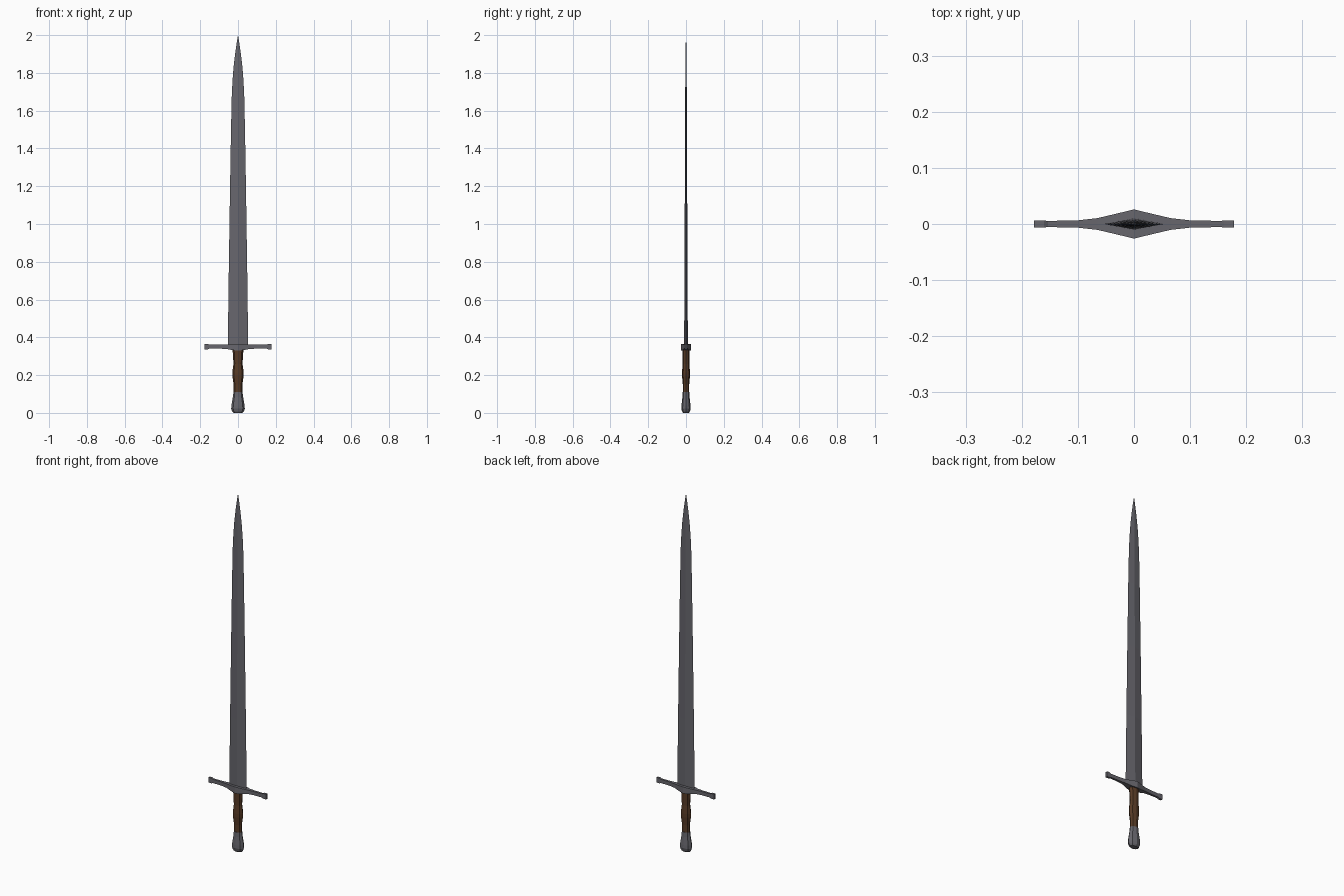
import bpy, bmesh, math
from mathutils import Vector

if "Cube" in bpy.data.objects:
    bpy.data.objects.remove(bpy.data.objects["Cube"])


def material(name, rgb):
    m = bpy.data.materials.new(name)
    m.diffuse_color = (*rgb, 1)
    m.use_nodes = True
    m.node_tree.nodes["Principled BSDF"].inputs["Base Color"].default_value = m.diffuse_color
    return m


steel = material("dark steel", (0.135, 0.133, 0.152))
leather = material("brown leather", (0.095, 0.043, 0.019))


def loft(name, rings, mat, tip=None):
    """Skin a list of equal-length point rings; close with caps or a tip point."""
    bm = bmesh.new()
    loops = [[bm.verts.new(p) for p in ring] for ring in rings]
    n = len(loops[0])
    for a, b in zip(loops, loops[1:]):
        for i in range(n):
            j = (i + 1) % n
            bm.faces.new((a[i], a[j], b[j], b[i]))
    bm.faces.new(loops[0][::-1])
    if tip:
        t = bm.verts.new(tip)
        for i in range(n):
            bm.faces.new((loops[-1][i], loops[-1][(i + 1) % n], t))
    else:
        bm.faces.new(loops[-1])
    bmesh.ops.recalc_face_normals(bm, faces=bm.faces)
    me = bpy.data.meshes.new(name)
    bm.to_mesh(me)
    bm.free()
    me.materials.append(mat)
    ob = bpy.data.objects.new(name, me)
    bpy.context.collection.objects.link(ob)
    return ob


def oval(z, rx, ry, n=8):
    return [(rx * math.cos(math.tau * i / n), ry * math.sin(math.tau * i / n), z)
            for i in range(n)]


# Blade: tapering diamond section with a curved point
blade = [(0.345, 0.054, 0.010), (0.74, 0.049, 0.008), (1.14, 0.043, 0.0065),
         (1.50, 0.037, 0.005), (1.68, 0.033, 0.0042), (1.76, 0.029, 0.0038),
         (1.83, 0.0235, 0.0032), (1.90, 0.0155, 0.0024), (1.955, 0.0075, 0.0015)]
loft("blade", [oval(z, w, t, 4) for z, w, t in blade], steel, (0, 0, 2.0))

# Crossguard: bar swelling to a ridge at the centre, small flare at the ends
half = [(0, 0.026, 0.329, 0.366), (0.033, 0.018, 0.333, 0.363),
        (0.065, 0.0105, 0.339, 0.361), (0.10, 0.0065, 0.340, 0.361),
        (0.153, 0.0055, 0.340, 0.361), (0.160, 0.006, 0.336, 0.365),
        (0.178, 0.006, 0.336, 0.365)]
stations = [(-x, y, a, b) for x, y, a, b in half[:0:-1]] + half
loft("crossguard", [[(x, -y, a), (x, y, a), (x, y, b), (x, -y, b)]
                    for x, y, a, b in stations], steel)

# Grip: waisted above and below a central swell
grip = [(0.105, 0.023, 0.017), (0.15, 0.023, 0.017), (0.195, 0.030, 0.021),
        (0.215, 0.030, 0.021), (0.26, 0.024, 0.018), (0.31, 0.027, 0.019),
        (0.345, 0.030, 0.020)]
loft("grip", [oval(*r) for r in grip], leather)

# Pommel: flared cap with a rounded foot
pommel = [(0.0, 0.024, 0.016), (0.008, 0.031, 0.021), (0.022, 0.036, 0.025),
          (0.04, 0.035, 0.024), (0.085, 0.027, 0.019), (0.110, 0.024, 0.018)]
loft("pommel", [oval(*r) for r in pommel], steel)
